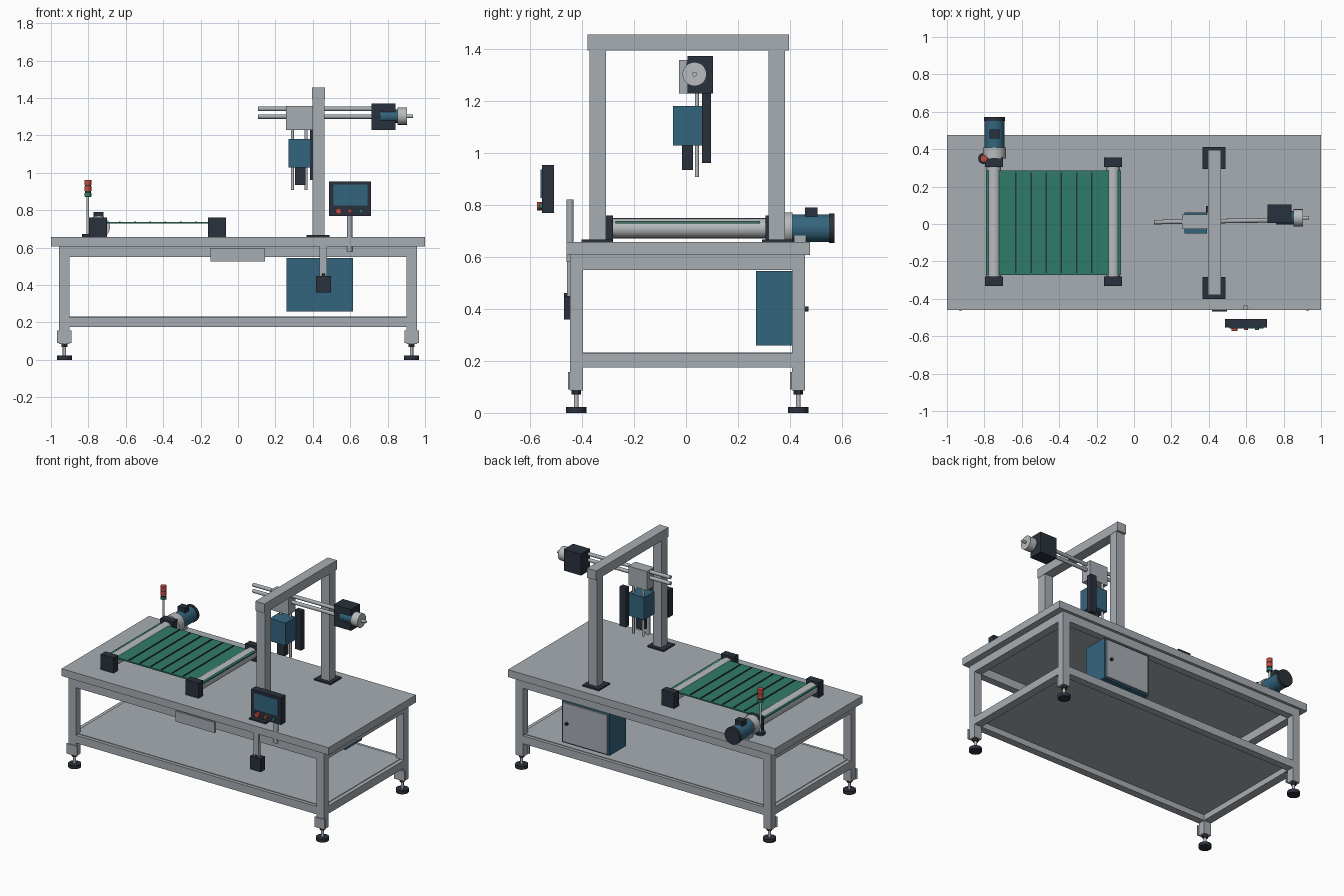
import bpy, math
from mathutils import Vector


def material(name, rgb):
    m = bpy.data.materials.new(name)
    m.diffuse_color = (*rgb, 1)
    return m


GRAY = material("painted gray", (0.39, 0.42, 0.45))
SILVER = material("bare metal", (0.48, 0.50, 0.51))
DARK = material("charcoal", (0.023, 0.031, 0.046))
BLUE = material("machine blue", (0.034, 0.13, 0.21))
GREEN = material("belt green", (0.028, 0.20, 0.14))
RED = material("signal red", (0.52, 0.07, 0.05))


def box(name, x, y, z, mat):
    """Box given by its (min, max) range on each axis."""
    bpy.ops.mesh.primitive_cube_add(size=1)
    o = bpy.context.object
    for v in o.data.vertices:
        v.co = [r[0] if c < 0 else r[1] for r, c in zip((x, y, z), v.co)]
    o.name = name
    o.data.materials.append(mat)
    return o


def rod(name, a, b, r, mat, sides=28):
    """Cylinder from point a to point b."""
    a, b = Vector(a), Vector(b)
    bpy.ops.mesh.primitive_cylinder_add(vertices=sides, radius=r, depth=(b - a).length,
                                        location=(a + b) / 2)
    o = bpy.context.object
    o.rotation_euler = (b - a).to_track_quat('Z', 'Y').to_euler()
    o.name = name
    o.data.materials.append(mat)
    bpy.ops.object.shade_smooth_by_angle(angle=math.radians(40))
    return o


# Table top, shelf and front plate
box("table_top", (-1, 1), (-0.459, 0.476), (0.607, 0.657), GRAY)
box("lower_shelf", (-0.93, 0.93), (-0.425, 0.435), (0.215, 0.232), GRAY)
box("front_plate", (-0.147, 0.144), (-0.456, -0.44), (0.526, 0.597), GRAY)

# Legs with levelling feet
LEG_Y = (-0.422, 0.432)
for x in (-0.928, 0.928):
    for y in LEG_Y:
        box("leg", (x - 0.028, x + 0.028), (y - 0.025, y + 0.025), (0.086, 0.607), GRAY)
        box("foot_bracket", (x - 0.039, x + 0.039), (y - 0.032, y - 0.024), (0.09, 0.158), GRAY)
        rod("foot_nut", (x, y, 0.07), (x, y, 0.086), 0.018, DARK, 6)
        rod("foot_stem", (x, y, 0.02), (x, y, 0.075), 0.009, SILVER)
        rod("foot_pad", (x, y, 0), (x, y, 0.023), 0.04, DARK)

# Upper and lower frame rails
for z in ((0.55, 0.607), (0.175, 0.228)):
    for y in LEG_Y:
        box("long_rail", (-0.9, 0.9), (y - 0.025, y + 0.025), z, GRAY)
    for x in (-0.928, 0.928):
        box("cross_rail", (x - 0.028, x + 0.028), (-0.397, 0.407), z, GRAY)

# Gantry
for y in (-0.339, 0.349):
    box("gantry_post", (0.398, 0.462), (y - 0.032, y + 0.032), (0.66, 1.40), GRAY)
    yc = y + math.copysign(0.003, y)
    box("gantry_base", (0.365, 0.488), (yc - 0.059, yc + 0.059), (0.657, 0.667), DARK)
box("gantry_beam", (0.395, 0.464), (-0.379, 0.396), (1.393, 1.456), GRAY)

# Conveyor: belt, cleats, rollers and bearing blocks
box("belt", (-0.79, -0.07), (-0.272, 0.285), (0.728, 0.737), GREEN)
for i in range(6):
    x = -0.631 + i * 0.081
    box("belt_cleat", (x - 0.004, x + 0.004), (-0.262, 0.275), (0.734, 0.741), DARK)
for x, r in ((-0.749, 0.039), (-0.112, 0.037)):
    rod("roller", (x, -0.29, 0.71), (x, 0.31, 0.71), r, SILVER, 36)
    for y in (-0.306, 0.33):
        box("bearing_block", (x - 0.048, x + 0.048), (y - 0.025, y + 0.025), (0.657, 0.76), DARK)

# Conveyor drive motor
MX, MZ = -0.746, 0.71
rod("motor_gearbox", (MX, 0.35, MZ), (MX, 0.41, MZ), 0.061, SILVER, 36)
rod("motor_body", (MX, 0.40, MZ), (MX, 0.555, MZ), 0.053, BLUE, 36)
rod("motor_fan_cover", (MX, 0.55, MZ), (MX, 0.571, MZ), 0.057, DARK, 36)
box("motor_terminal_box", (MX - 0.027, MX + 0.027), (0.458, 0.505), (0.75, 0.79), DARK)
box("motor_foot", (MX - 0.045, MX + 0.045), (0.415, 0.462), (0.657, 0.71), GRAY)

# Signal tower
SX, SY = -0.803, 0.35
rod("tower_base", (SX, SY, 0.657), (SX, SY, 0.672), 0.03, DARK)
rod("tower_pole", (SX, SY, 0.66), (SX, SY, 0.875), 0.007, SILVER)
rod("tower_core", (SX, SY, 0.872), (SX, SY, 0.96), 0.016, DARK)
for z, m in ((0.874, GREEN), (0.902, RED), (0.934, RED)):
    rod("tower_lamp", (SX, SY, z), (SX, SY, z + (0.018 if m == GREEN else 0.029)), 0.019, m)

# Operator panel on its post
rod("panel_post", (0.597, -0.446, 0.58), (0.597, -0.446, 0.82), 0.014, GRAY)
box("panel_housing", (0.487, 0.71), (-0.554, -0.507), (0.769, 0.954), DARK)
box("panel_screen", (0.51, 0.692), (-0.559, -0.552), (0.826, 0.937), BLUE)
for x, r, d, m in ((0.538, 0.016, 0.019, RED), (0.598, 0.011, 0.012, RED), (0.657, 0.011, 0.012, GREEN)):
    rod("panel_button", (x, -0.552, 0.795), (x, -0.554 - d, 0.795), r, m)

# Hanging switch box on the front rail
box("switch_bracket", (0.437, 0.475), (-0.458, -0.44), (0.44, 0.607), GRAY)
box("switch_box", (0.418, 0.498), (-0.469, -0.42), (0.36, 0.449), DARK)
rod("switch_gland", (0.458, -0.461, 0.445), (0.458, -0.461, 0.462), 0.008, DARK)

# Electrical cabinet with rear door
box("cabinet", (0.26, 0.616), (0.27, 0.448), (0.26, 0.545), BLUE)
box("cabinet_door", (0.272, 0.604), (0.446, 0.458), (0.27, 0.535), GRAY)
rod("door_handle", (0.57, 0.456, 0.40), (0.57, 0.472, 0.40), 0.01, DARK)

# Horizontal axis: guide rods and carriage
rod("upper_guide_rod", (0.107, 0.01, 1.342), (0.745, 0.02, 1.342), 0.012, GRAY)
rod("lower_guide_rod", (0.107, 0.01, 1.301), (0.745, 0.02, 1.301), 0.012, GRAY)
box("carriage", (0.257, 0.397), (-0.026, 0.05), (1.228, 1.357), GRAY)

# Vertical tool head
box("tool_body", (0.271, 0.391), (-0.05, 0.062), (1.028, 1.181), BLUE)
box("tool_tip", (0.304, 0.36), (-0.016, 0.026), (0.935, 1.03), DARK)
box("cable_column", (0.384, 0.43), (0.062, 0.096), (0.962, 1.228), DARK)
for x in (0.291, 0.364):
    rod("tool_rod", (x, 0.042, 0.908), (x, 0.042, 1.24), 0.008, SILVER)

# Horizontal axis drive
box("drive_housing", (0.713, 0.842), (0.006, 0.104), (1.228, 1.372), DARK)
rod("drive_motor", (0.76, 0.033, 1.303), (0.86, 0.033, 1.303), 0.036, BLUE)
rod("drive_cap", (0.852, 0.033, 1.303), (0.903, 0.033, 1.303), 0.046, SILVER, 36)
rod("drive_shaft", (0.90, 0.033, 1.303), (0.936, 0.033, 1.303), 0.009, SILVER)
